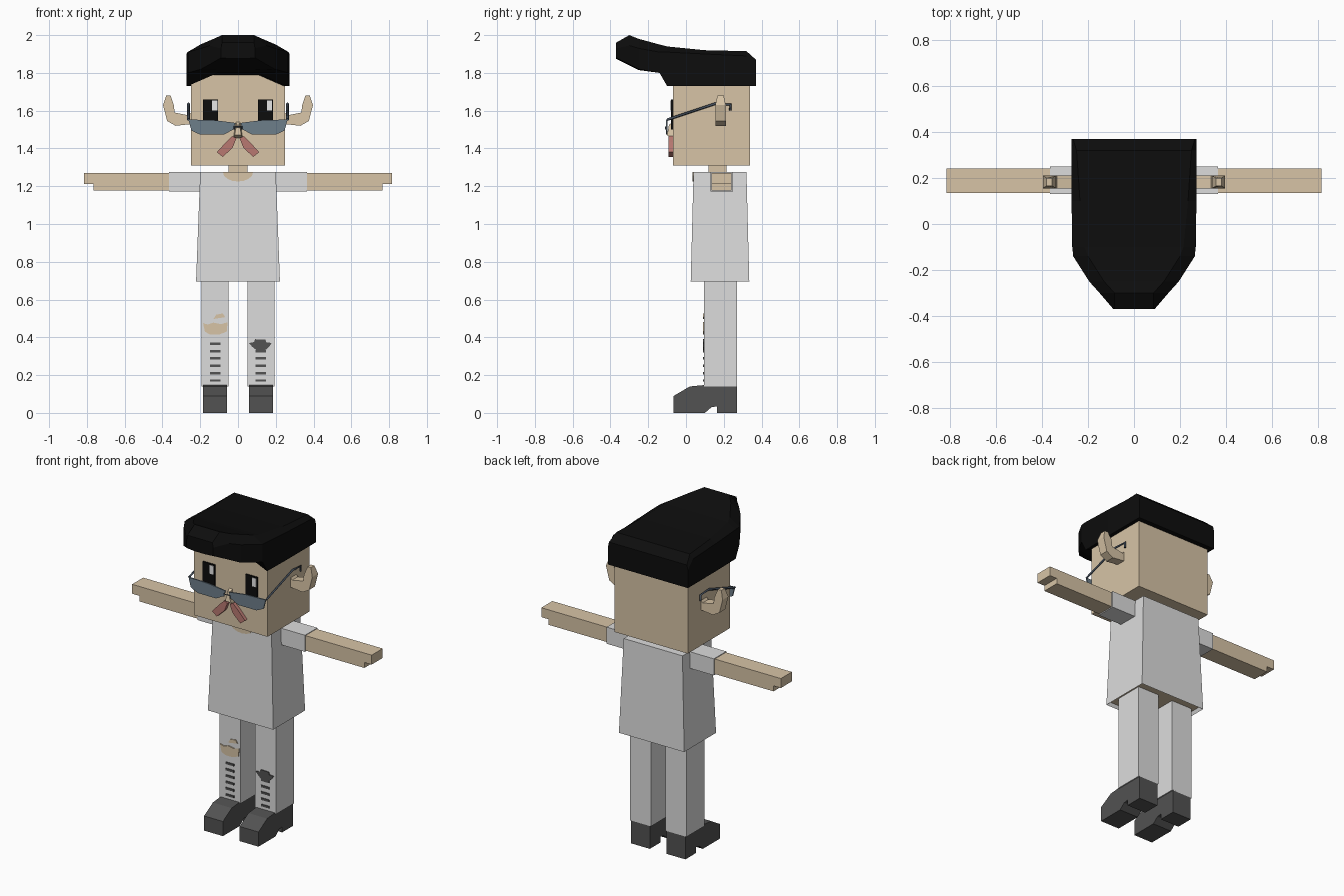
import bpy, bmesh, math
from mathutils import Vector

if "Cube" in bpy.data.objects:
    bpy.data.objects.remove(bpy.data.objects["Cube"], do_unlink=True)


def material(name, r, g, b):
    m = bpy.data.materials.new(name)
    m.use_nodes = True
    m.diffuse_color = (r, g, b, 1)
    bsdf = m.node_tree.nodes["Principled BSDF"]
    bsdf.inputs["Base Color"].default_value = (r, g, b, 1)
    bsdf.inputs["Roughness"].default_value = 0.9
    return m


SKIN = material("skin", 0.68, 0.55, 0.38)
CLOTH = material("white cloth", 0.72, 0.72, 0.72)
HAIR = material("black hair", 0.004, 0.004, 0.004)
LEATHER = material("dark grey", 0.085, 0.085, 0.085)
LENS = material("blue grey lens", 0.155, 0.21, 0.255)
FRAME = material("dark frame", 0.06, 0.08, 0.11)
ROSE = material("dusty rose", 0.48, 0.19, 0.165)
WHITE = material("eye white", 0.85, 0.85, 0.85)


def finish(name, bm, *mats):
    bmesh.ops.recalc_face_normals(bm, faces=bm.faces)
    me = bpy.data.meshes.new(name)
    bm.to_mesh(me)
    bm.free()
    for m in mats:
        me.materials.append(m)
    ob = bpy.data.objects.new(name, me)
    bpy.context.collection.objects.link(ob)
    return ob


def loft(name, rings, *mats):
    """Skin a row of equal-length point rings and cap both ends."""
    bm = bmesh.new()
    rows = [[bm.verts.new(p) for p in ring] for ring in rings]
    n = len(rows[0])
    for a, b in zip(rows, rows[1:]):
        for i in range(n):
            j = (i + 1) % n
            bm.faces.new((a[i], a[j], b[j], b[i]))
    bm.faces.new(rows[0])
    bm.faces.new(rows[-1])
    return finish(name, bm, *mats)


def box(name, x, y, z, mat):
    rings = [[(x[0], y[0], h), (x[1], y[0], h), (x[1], y[1], h), (x[0], y[1], h)] for h in z]
    return loft(name, rings, mat)


def front_shape(name, pts, y, mat, side=1):
    """Outline in x and z, given a depth along y."""
    return loft(name, [[(side * u, d, v) for u, v in pts] for d in y], mat)


def side_shape(name, pts, x, mat):
    """Outline in y and z, given a width along x."""
    return loft(name, [[(w, u, v) for u, v in pts] for w in x], mat)


# Head, neck and nose
box("head", (-0.25, 0.25), (-0.07, 0.34), (1.31, 1.85), SKIN)
box("neck", (-0.05, 0.05), (0.12, 0.215), (1.2, 1.32), SKIN)
loft("nose", [[(-0.025, -0.07, 1.455), (0.025, -0.07, 1.455), (0.01, -0.07, 1.54), (-0.01, -0.07, 1.54)],
              [(-0.018, -0.1, 1.47), (0.018, -0.1, 1.47), (0.008, -0.09, 1.525), (-0.008, -0.09, 1.525)]], SKIN)


# Swept hair: y, half width, top half width, bottom, middle bottom, shoulder, top
def hair_ring(y, w, wt, zb, zi, zm, zt):
    half = [(0.4 * w, zi), (w, zb), (w, zm), (wt, zt)]
    return [(u, y, v) for u, v in half] + [(-u, y, v) for u, v in reversed(half)]


loft("hair", [hair_ring(*s) for s in (
    (0.37, 0.272, 0.265, 1.73, 1.73, 1.84, 1.87),
    (0.32, 0.272, 0.25, 1.73, 1.73, 1.89, 1.915),
    (0.10, 0.272, 0.235, 1.73, 1.73, 1.90, 1.92),
    (-0.10, 0.268, 0.215, 1.73, 1.80, 1.91, 1.94),
    (-0.14, 0.265, 0.20, 1.80, 1.80, 1.91, 1.95),
    (-0.25, 0.195, 0.13, 1.82, 1.815, 1.93, 1.98),
    (-0.30, 0.15, 0.085, 1.845, 1.84, 1.945, 2.0),
    (-0.37, 0.09, 0.085, 1.88, 1.875, 1.93, 1.96))], HAIR)

# Eyes with highlights
for label, s in (("left", 1), ("right", -1)):
    c = 0.145 * s
    box(label + "_eye", (c - 0.04, c + 0.04), (-0.079, -0.07), (1.5, 1.66), HAIR)
    box(label + "_eye_glint", (c + 0.008, c + 0.036), (-0.082, -0.078), (1.6, 1.653), WHITE)

# Ears: flared base, upright narrow tip
EAR = [(0.24, 1.53), (0.33, 1.52), (0.375, 1.545), (0.397, 1.63), (0.38, 1.68),
       (0.357, 1.68), (0.34, 1.63), (0.335, 1.59), (0.26, 1.575), (0.24, 1.6)]


def ear_side(s, d):
    return [(s * u, 0.183 + d * (0.6 if v > 1.65 else 1), v) for u, v in EAR]


LENS_SHAPE = [(0.012, 1.535), (0.13, 1.55), (0.262, 1.553), (0.247, 1.495),
              (0.2, 1.473), (0.075, 1.473), (0.025, 1.5)]
TASH = [(0.008, 1.455), (0.03, 1.465), (0.062, 1.435), (0.112, 1.38), (0.08, 1.355), (0.028, 1.405)]
TEMPLE = [(0.262, -0.1, 1.552), (0.262, 0.155, 1.637), (0.262, 0.235, 1.632), (0.262, 0.235, 1.6)]


def rod(name, pts, radius, mat):
    cu = bpy.data.curves.new(name, "CURVE")
    cu.dimensions = "3D"
    cu.bevel_depth = radius
    cu.bevel_resolution = 0
    cu.use_fill_caps = True
    sp = cu.splines.new("POLY")
    sp.points.add(len(pts) - 1)
    for p, co in zip(sp.points, pts):
        p.co = (*co, 1)
    cu.materials.append(mat)
    bpy.context.collection.objects.link(bpy.data.objects.new(name, cu))


# Shoe profile with arched sole and heel
SHOE = [(0.27, 0), (0.27, 0.145), (0.095, 0.147), (0.02, 0.14), (-0.065, 0.09),
        (-0.065, 0), (0.1, 0), (0.135, 0.03), (0.165, 0.035), (0.165, 0)]

# Everything that comes in pairs
for label, s in (("left", 1), ("right", -1)):
    loft(label + "_ear", [ear_side(s, -0.028), ear_side(s, 0.028)], SKIN)
    front_shape(label + "_lens", LENS_SHAPE, (-0.106, -0.098), LENS, s)
    rod(label + "_temple", [(s * x, y, z) for x, y, z in TEMPLE], 0.007, FRAME)
    front_shape(label + "_moustache", TASH, (-0.092, -0.07), ROSE, s)
    # Sleeve, and arm with a stepped hand
    box(label + "_sleeve", sorted((s * 0.18, s * 0.365)), (0.13, 0.25), (1.172, 1.274), CLOTH)
    front_shape(label + "_arm", [(0.3, 1.178), (0.765, 1.178), (0.765, 1.212), (0.815, 1.212),
                                 (0.815, 1.27), (0.3, 1.27)], (0.135, 0.242), SKIN, s)
    # Trouser leg, shoe and lacing
    box(label + "_leg", sorted((s * 0.05, s * 0.192)), (0.095, 0.27), (0.14, 0.72), CLOTH)
    side_shape(label + "_shoe", SHOE, sorted((s * 0.057, s * 0.185)), LEATHER)
    for i in range(6 if s < 0 else 5):
        z = 0.172 + 0.039 * i
        box(f"{label}_leg_slit_{i + 1}", sorted((s * 0.092, s * 0.148)), (0.09, 0.096),
            (z - 0.007, z + 0.006), LEATHER)

# Bridge of the glasses
rod("glasses_bridge", [(-0.02, -0.106, 1.5), (-0.02, -0.106, 1.515), (0.02, -0.106, 1.515), (0.02, -0.106, 1.5)],
    0.004, FRAME)

# Shirt: tapered block with a recessed skin-coloured underside
shirt = loft("shirt", [[(-w, f, z), (w, f, z), (w, b, z), (-w, b, z)] for w, f, b, z in
                       ((0.222, 0.025, 0.335, 0.695), (0.2, 0.04, 0.32, 1.275))], CLOTH, SKIN)
bm = bmesh.new()
bm.from_mesh(shirt.data)
under = min(bm.faces, key=lambda f: f.calc_center_median().z)
bmesh.ops.inset_region(bm, faces=[under], thickness=0.014)
under.material_index = 1
for v in under.verts:
    v.co.z += 0.02
bm.to_mesh(shirt.data)
bm.free()

# Scooped neckline plate
scoop = [(0.08 * math.cos(a), 1.275 - 0.05 * math.sin(a)) for a in (i * math.pi / 8 for i in range(9))]
front_shape("neckline", scoop, (0.035, 0.042), SKIN)

# Torn knees: bare skin on the right, dark patch on the left
front_shape("right_knee_tear", [(-0.185, 0.475), (-0.16, 0.468), (-0.13, 0.478), (-0.09, 0.47), (-0.055, 0.48),
                                (-0.06, 0.43), (-0.1, 0.415), (-0.15, 0.415), (-0.175, 0.43)], (0.089, 0.096), SKIN)
front_shape("right_knee_small_tear", [(-0.13, 0.497), (-0.115, 0.52), (-0.08, 0.527), (-0.068, 0.507)],
            (0.089, 0.096), SKIN)
front_shape("left_knee_patch", [(0.058, 0.37), (0.085, 0.375), (0.09, 0.39), (0.145, 0.388), (0.15, 0.374),
                                (0.178, 0.37), (0.165, 0.35), (0.145, 0.333), (0.1, 0.33), (0.075, 0.35)],
            (0.089, 0.096), LEATHER)
